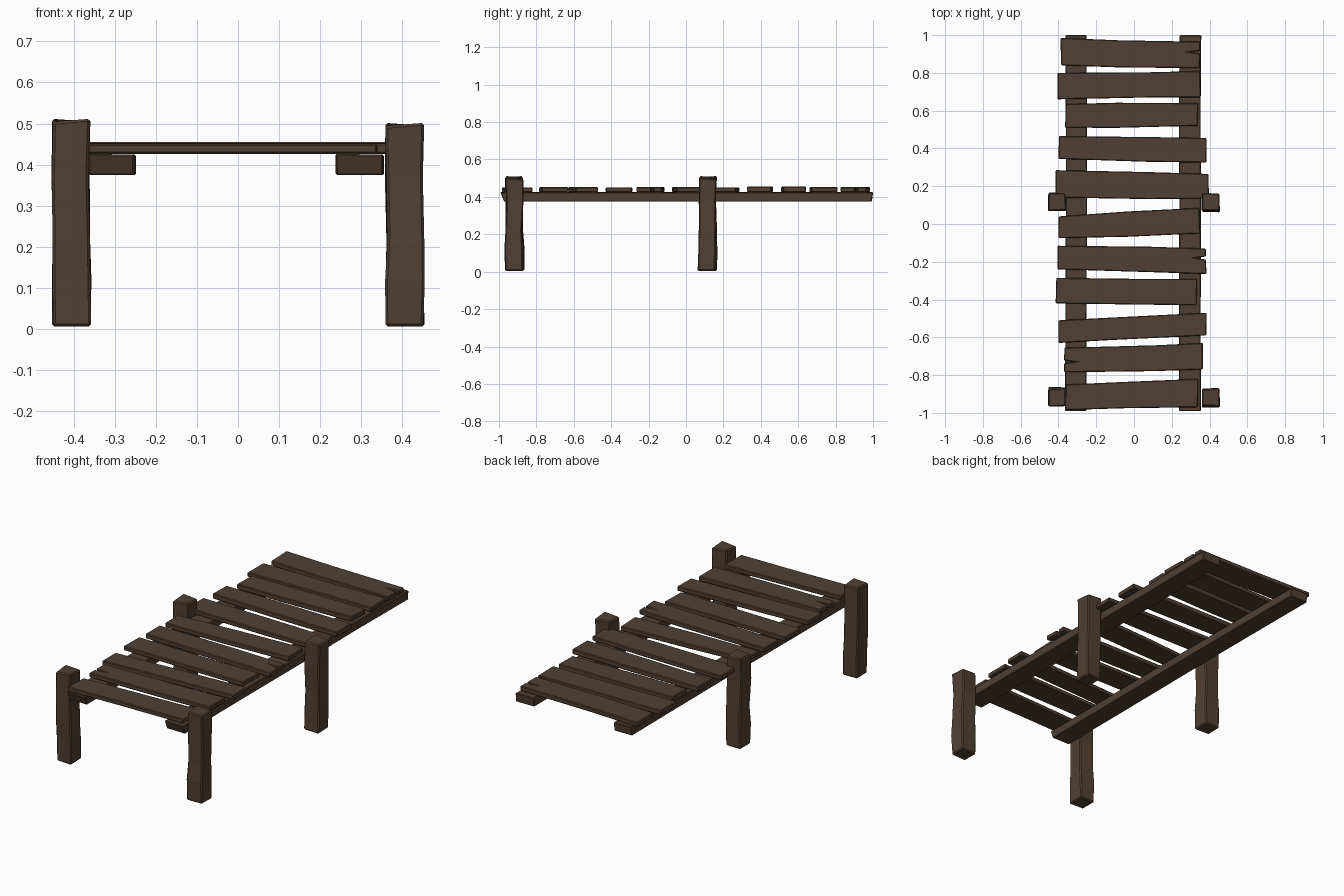
import bpy, bmesh, random
from mathutils import Vector

if "Cube" in bpy.data.objects:
    bpy.data.objects.remove(bpy.data.objects["Cube"])

random.seed(4)
wood = bpy.data.materials.new("dark_brown_wood")
wood.diffuse_color = (0.082, 0.051, 0.034, 1)
wood.use_nodes = True
wood.node_tree.nodes["Principled BSDF"].inputs["Base Color"].default_value = wood.diffuse_color


def jit(a):
    return random.uniform(-a, a)


def finish(name, bm, bevel):
    bmesh.ops.recalc_face_normals(bm, faces=bm.faces)
    me = bpy.data.meshes.new(name)
    bm.to_mesh(me)
    bm.free()
    me.materials.append(wood)
    ob = bpy.data.objects.new(name, me)
    bpy.context.collection.objects.link(ob)
    mod = ob.modifiers.new("worn_edges", 'BEVEL')
    mod.width = bevel
    mod.segments = 1
    mod.limit_method = 'ANGLE'
    mod.angle_limit = 0.6
    return ob


def loft(name, rings, bevel):
    """Skin a list of equal-length rings of points and cap both ends."""
    bm = bmesh.new()
    rows = [[bm.verts.new(p) for p in r] for r in rings]
    n = len(rows[0])
    for a, b in zip(rows, rows[1:]):
        for i in range(n):
            j = (i + 1) % n
            bm.faces.new((a[i], a[j], b[j], b[i]))
    bm.faces.new(rows[0])
    bm.faces.new(rows[-1])
    return finish(name, bm, bevel)


# Deck planks: x0, x1, left top y, left bottom y, right top y, right bottom y
planks = [
    (-.385, .350, .985, .840, .965, .825),
    (-.405, .350, .800, .660, .810, .670),
    (-.365, .340, .635, .510, .640, .520),
    (-.400, .385, .465, .345, .455, .325),
    (-.415, .395, .285, .140, .265, .135),
    (-.400, .345, .040, -.075, .085, -.050),
    (-.405, .380, -.115, -.240, -.130, -.265),
    (-.415, .335, -.285, -.420, -.290, -.430),
    (-.400, .385, -.510, -.630, -.470, -.590),
    (-.370, .365, -.655, -.785, -.630, -.770),
    (-.365, .340, -.850, -.985, -.820, -.970),
]
# Split ends: plank index -> (end side, y of the crack)
cracks = {0: (1, .91), 6: (1, -.18), 9: (-1, -.73)}

for k, (x0, x1, lt, lb, rt, rb) in enumerate(planks):
    xm = (x0 + x1) / 2 + jit(.12)
    f = (xm - x0) / (x1 - x0)
    outline = [(x0, lb), (xm, lb + (rb - lb) * f + jit(.006)), (x1 + jit(.006), rb)]
    if cracks.get(k, (0,))[0] == 1:
        y = cracks[k][1]
        outline += [(x1, y - .008), (x1 - .055, y), (x1, y + .008)]
    outline += [(x1, rt), (xm, lt + (rt - lt) * f + jit(.006)), (x0 + jit(.006), lt)]
    if cracks.get(k, (0,))[0] == -1:
        y = cracks[k][1]
        outline += [(x0, y + .008), (x0 + .055, y), (x0, y - .008)]
    z1 = .453 + jit(.003)
    bm = bmesh.new()
    face = bm.faces.new([bm.verts.new((x, y, .426)) for x, y in outline])
    ext = bmesh.ops.extrude_face_region(bm, geom=[face])
    top = [v for v in ext["geom"] if isinstance(v, bmesh.types.BMVert)]
    bmesh.ops.translate(bm, verts=top, vec=Vector((0, 0, z1 - .426)))
    finish(f"deck_plank_{k + 1}", bm, .004)

# Long beams under the planks, with slightly undercut front ends
for name, x0, x1 in (("left_beam", -.362, -.250), ("right_beam", .240, .355)):
    rings = []
    for y, cut in ((-.992, .02), (-.5, 0), (.1, 0), (.55, 0), (1, -.006)):
        d = jit(.003)
        rings.append([(x0 + d, y + cut, .375), (x1 + d, y + cut, .374),
                      (x1 + d, y, .424), (x0 + d, y, .426)])
    loft(name, rings, .004)

# Rough square posts, slightly bent along their height
for name, cx, cy, top in (("front_left_post", -.407, -.917, .508),
                          ("front_right_post", .406, -.920, .498),
                          ("middle_left_post", -.407, .115, .508),
                          ("middle_right_post", .406, .112, .498)):
    rings = []
    for z, ox, h in ((.005, .001, .046), (.12, .001, .047), (.22, .002, .045),
                     (.37, -.001, .045), (top, 0, .046)):
        oy = jit(.005)
        tilt = .004 if z == top else 0
        rings.append([(cx + ox + sx * h + jit(.002), cy + oy + sy * h + jit(.003), z - tilt * sx * sy)
                      for sx, sy in ((-1, -1), (1, -1), (1, 1), (-1, 1))])
    loft(name, rings, .006)
